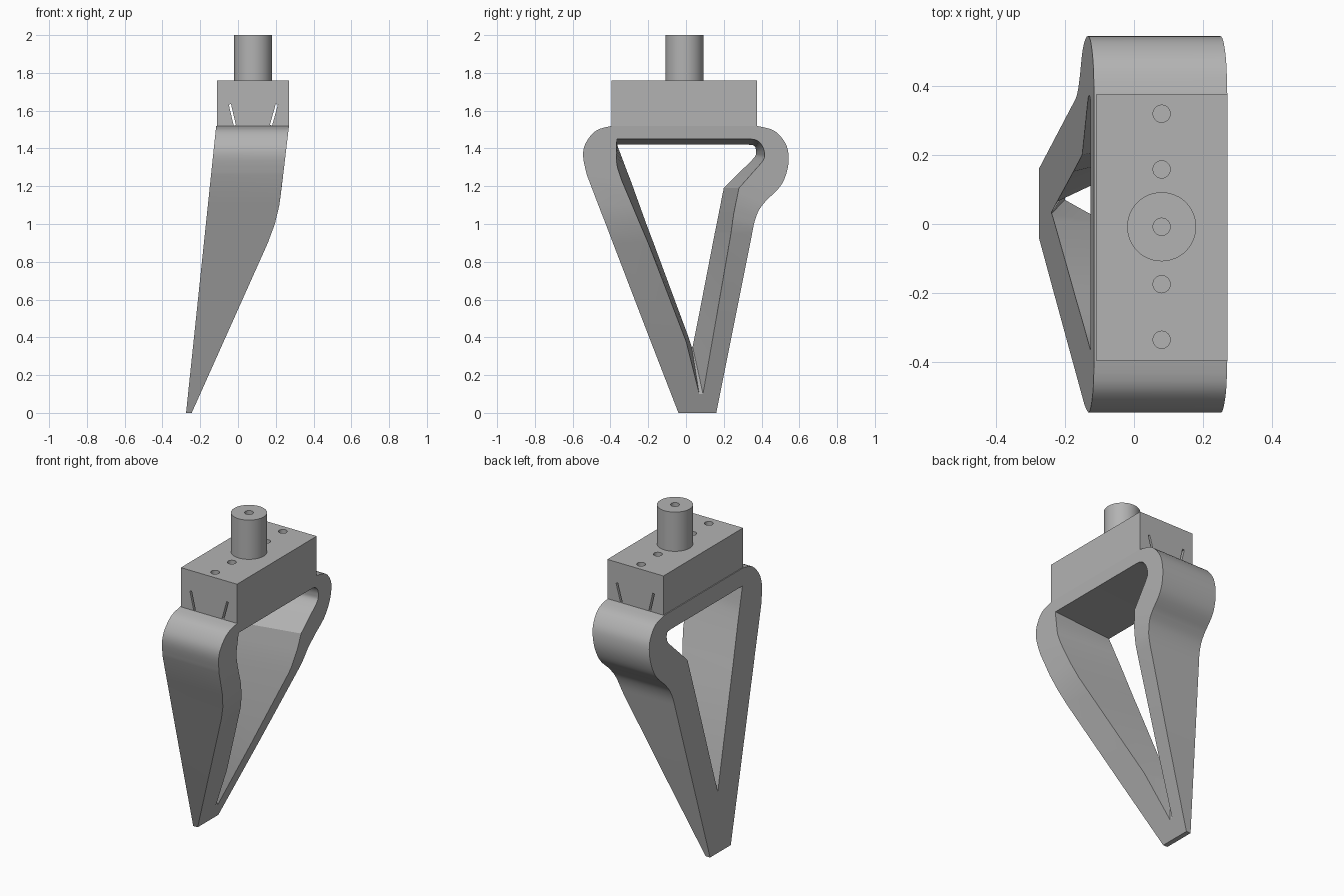
import bpy, bmesh, math
from mathutils import Vector, Matrix

cube = bpy.data.objects.get("Cube")
if cube:
    bpy.data.objects.remove(cube, do_unlink=True)

# Single grey material
grey = bpy.data.materials.new("light_grey")
grey.use_nodes = True
colour = (0.45, 0.45, 0.45, 1)
grey.diffuse_color = colour
grey.node_tree.nodes["Principled BSDF"].inputs["Base Color"].default_value = colour


def make_object(name, bm):
    bmesh.ops.recalc_face_normals(bm, faces=bm.faces)
    mesh = bpy.data.meshes.new(name)
    bm.to_mesh(mesh)
    bm.free()
    obj = bpy.data.objects.new(name, mesh)
    bpy.context.collection.objects.link(obj)
    mesh.materials.append(grey)
    return obj


def activate(obj):
    bpy.ops.object.select_all(action="DESELECT")
    obj.select_set(True)
    bpy.context.view_layer.objects.active = obj


def smooth(obj, degrees=30):
    activate(obj)
    bpy.ops.object.shade_smooth_by_angle(angle=math.radians(degrees))


def box(name, size, centre, tilt=0):
    bm = bmesh.new()
    place = (Matrix.Translation(centre) @ Matrix.Rotation(tilt, 4, "Y")
             @ Matrix.Diagonal((*size, 1)))
    bmesh.ops.create_cube(bm, size=1, matrix=place)
    return make_object(name, bm)


def cylinder(name, radius, x, y, bottom, top, sides=48):
    bm = bmesh.new()
    bmesh.ops.create_cone(bm, cap_ends=True, segments=sides, radius1=radius,
                          radius2=radius, depth=top - bottom,
                          matrix=Matrix.Translation((x, y, (bottom + top) / 2)))
    return make_object(name, bm)


def cut(target, cutter):
    cutter.hide_render = True
    mod = target.modifiers.new("cut", "BOOLEAN")
    mod.operation = "DIFFERENCE"
    mod.solver = "EXACT"
    mod.object = cutter
    activate(target)
    bpy.ops.object.modifier_apply(modifier=mod.name)
    bpy.data.objects.remove(cutter, do_unlink=True)


def spline(rows, steps=4):
    """Round off a run of rows with a Catmull-Rom curve."""
    pts = [Vector(r) for r in rows]
    pts = [pts[0]] + pts + [pts[-1]]
    out = []
    for a, b, c, d in zip(pts, pts[1:], pts[2:], pts[3:]):
        for i in range(steps):
            t = i / steps
            out.append(b + (c - a) * (t / 2)
                       + (a * 2 - b * 5 + c * 4 - d) * (t * t / 2)
                       + (b * 3 - a - c * 3 + d) * (t ** 3 / 2))
    return out + [pts[-1]]


# Frame rows: outer edge, opening on the left face, opening on the right face,
# each as (y, z)
back_leg = [(-.04, 0, .07, .1, .03, .35),
            (.16, 0, .09, .1, .035, .35),
            (.26, .5, .16, .5, .065, .5)]
back_bend = [(.35, .95, .238, .95, .152, .95),
             (.365, 1.02, .252, 1.05, .172, 1.05),
             (.39, 1.08, .268, 1.13, .188, 1.13),
             (.43, 1.13, .28, 1.19, .2, 1.19)]
back_bulge = [(.43, 1.13, .28, 1.19, .2, 1.19),
              (.5, 1.2, .36, 1.28, .28, 1.27),
              (.535, 1.28, .41, 1.34, .36, 1.35),
              (.543, 1.36, .415, 1.38, .37, 1.375),
              (.525, 1.43, .4, 1.42, .37, 1.395),
              (.465, 1.495, .37, 1.445, .36, 1.415),
              (.37, 1.52, .33, 1.45, .33, 1.42)]
front_bulge = [(-.39, 1.52, -.365, 1.45, -.365, 1.42),
               (-.475, 1.495, -.367, 1.43, -.362, 1.41),
               (-.53, 1.43, -.367, 1.38, -.35, 1.38),
               (-.545, 1.36, -.365, 1.31, -.32, 1.3),
               (-.525, 1.26, -.34, 1.23, -.293, 1.23)]
front_leg = [(-.464, 1.1, -.285, 1.1, -.246, 1.1),
             (-.425, 1, -.243, 1, -.21, 1),
             (-.387, .9, -.2, .9, -.172, .9),
             (-.195, .4, 0, .38, .01, .41)]
rows = (back_leg + spline(back_bend)[:-1] + spline(back_bulge)
        + spline(front_bulge) + front_leg)

left_edge = [(0, -.245), (.9, .158), (1, .195), (1.1, .219), (1.2, .232), (1.52, .27)]


def left_x(z):
    for (z0, x0), (z1, x1) in zip(left_edge, left_edge[1:]):
        if z <= z1 or z1 == left_edge[-1][0]:
            return x0 + (x1 - x0) * (z - z0) / (z1 - z0)


def right_x(z):
    return -.275 + .105 * z


# Frame: four linked loops around the opening
bm = bmesh.new()
loops = [[bm.verts.new((side(r[k + 1]), r[k], r[k + 1])) for r in rows]
         for side, k in ((left_x, 0), (left_x, 2), (right_x, 4), (right_x, 0))]
for n, loop in enumerate(loops):
    other = loops[(n + 1) % 4]
    for i in range(len(rows)):
        j = (i + 1) % len(rows)
        bm.faces.new((loop[i], loop[j], other[j], other[i]))
frame = make_object("foot_frame", bm)
smooth(frame)

# Mounting block with slanted slots running through it
mid_x, mid_y = .08, -.008
block = box("mounting_block", (.38, .77, .24), (mid_x, -.01, 1.64))
for x, tilt in ((-.03, -.23), (.19, .27)):
    cut(block, box("slot_cutter", (.012, 1, .115), (x, 0, 1.578), tilt))

# Bolt holes along the block
for offset in (-.327, -.166, .166, .327):
    cut(block, cylinder("hole_cutter", .025, mid_x, mid_y + offset, 1.54, 1.9, 24))
smooth(block)

# Connecting post with a central bore
post = cylinder("connecting_post", .1, mid_x, mid_y, 1.76, 2)
cut(post, cylinder("bore_cutter", .025, mid_x, mid_y, 1.7, 2.1, 24))
smooth(post)
